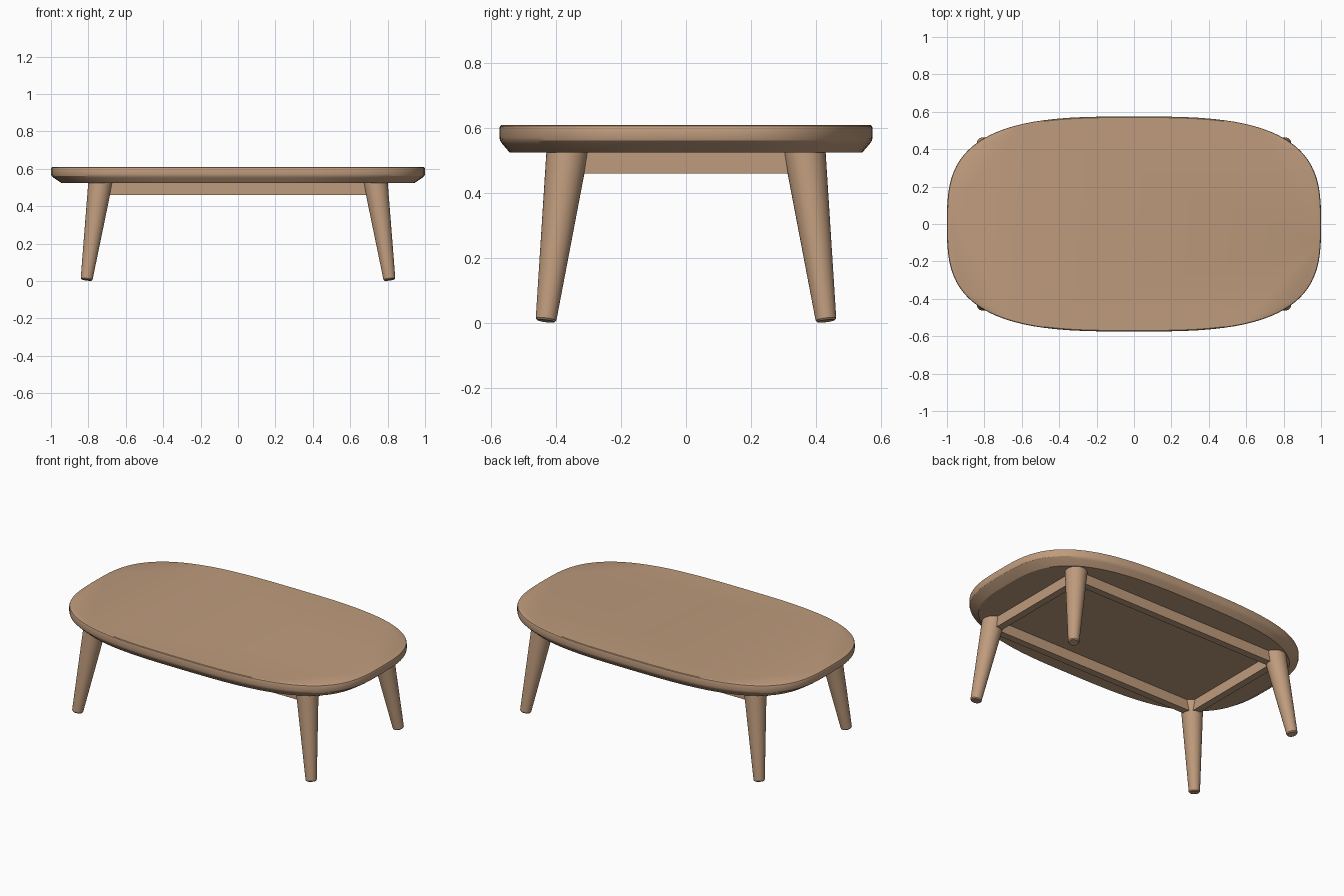
import bpy, bmesh, math
from mathutils import Vector

cube = bpy.data.objects.get("Cube")
if cube:
    bpy.data.objects.remove(cube, do_unlink=True)

wood = bpy.data.materials.new("warm_wood")
wood.use_nodes = True
colour = (0.52, 0.33, 0.205, 1)
wood.diffuse_color = colour
wood.node_tree.nodes["Principled BSDF"].inputs["Base Color"].default_value = colour


def finish(name, bm, angle=30):
    bmesh.ops.recalc_face_normals(bm, faces=bm.faces)
    mesh = bpy.data.meshes.new(name)
    bm.to_mesh(mesh)
    bm.free()
    mesh.materials.append(wood)
    obj = bpy.data.objects.new(name, mesh)
    bpy.context.collection.objects.link(obj)
    bpy.ops.object.select_all(action="DESELECT")
    obj.select_set(True)
    bpy.context.view_layer.objects.active = obj
    bpy.ops.object.shade_smooth_by_angle(angle=math.radians(angle))
    return obj


def loft(name, rings):
    """Skin a stack of closed rings and cap both ends."""
    bm = bmesh.new()
    loops = [[bm.verts.new(p) for p in ring] for ring in rings]
    count = len(loops[0])
    for low, high in zip(loops, loops[1:]):
        for i in range(count):
            j = (i + 1) % count
            bm.faces.new((low[i], low[j], high[j], high[i]))
    bm.faces.new(loops[0][::-1])
    bm.faces.new(loops[-1])
    return finish(name, bm)


def outline(scale, z, half_x=1.0, half_y=0.575, power=3.1, count=96):
    """Rounded rectangle as a superellipse."""
    ring = []
    for i in range(count):
        a = 2 * math.pi * i / count
        c, s = math.cos(a), math.sin(a)
        ring.append((half_x * scale * math.copysign(abs(c) ** (2 / power), c),
                     half_y * scale * math.copysign(abs(s) ** (2 / power), s), z))
    return ring


# Tabletop: chamfered underneath, softly eased on top
profile = [(0.945, 0.525), (0.985, 0.552), (0.997, 0.562), (1.0, 0.572),
           (1.0, 0.6), (0.997, 0.607), (0.99, 0.61)]
loft("tabletop", [outline(s, z) for s, z in profile])

# Splayed tapered legs, cut square to their own axis
def leg(name, sx, sy):
    foot = Vector((sx * 0.81, sy * 0.432, 0.006))
    top = Vector((sx * 0.735, sy * 0.365, 0.535))
    turn = (top - foot).to_track_quat("Z", "Y")
    rings = []
    for centre, radius in ((foot, 0.027), (foot.lerp(top, 0.01), 0.032), (top, 0.065)):
        rings.append([centre + turn @ Vector((radius * math.cos(a), radius * math.sin(a), 0))
                      for a in (2 * math.pi * i / 32 for i in range(32))])
    loft(name, rings)


for front, sy in (("front", -1), ("back", 1)):
    for side, sx in (("left", 1), ("right", -1)):
        leg(f"{front}_{side}_leg", sx, sy)


# Rails joining the legs under the top
def rail(name, centre, size):
    bm = bmesh.new()
    bmesh.ops.create_cube(bm, size=1)
    bmesh.ops.scale(bm, vec=size, verts=bm.verts)
    bmesh.ops.translate(bm, vec=centre, verts=bm.verts)
    finish(name, bm)


for name, s in (("front", -1), ("back", 1)):
    rail(f"{name}_rail", (0, s * 0.362, 0.495), (1.46, 0.045, 0.07))
for name, s in (("left", 1), ("right", -1)):
    rail(f"{name}_rail", (s * 0.732, 0, 0.495), (0.045, 0.72, 0.07))
